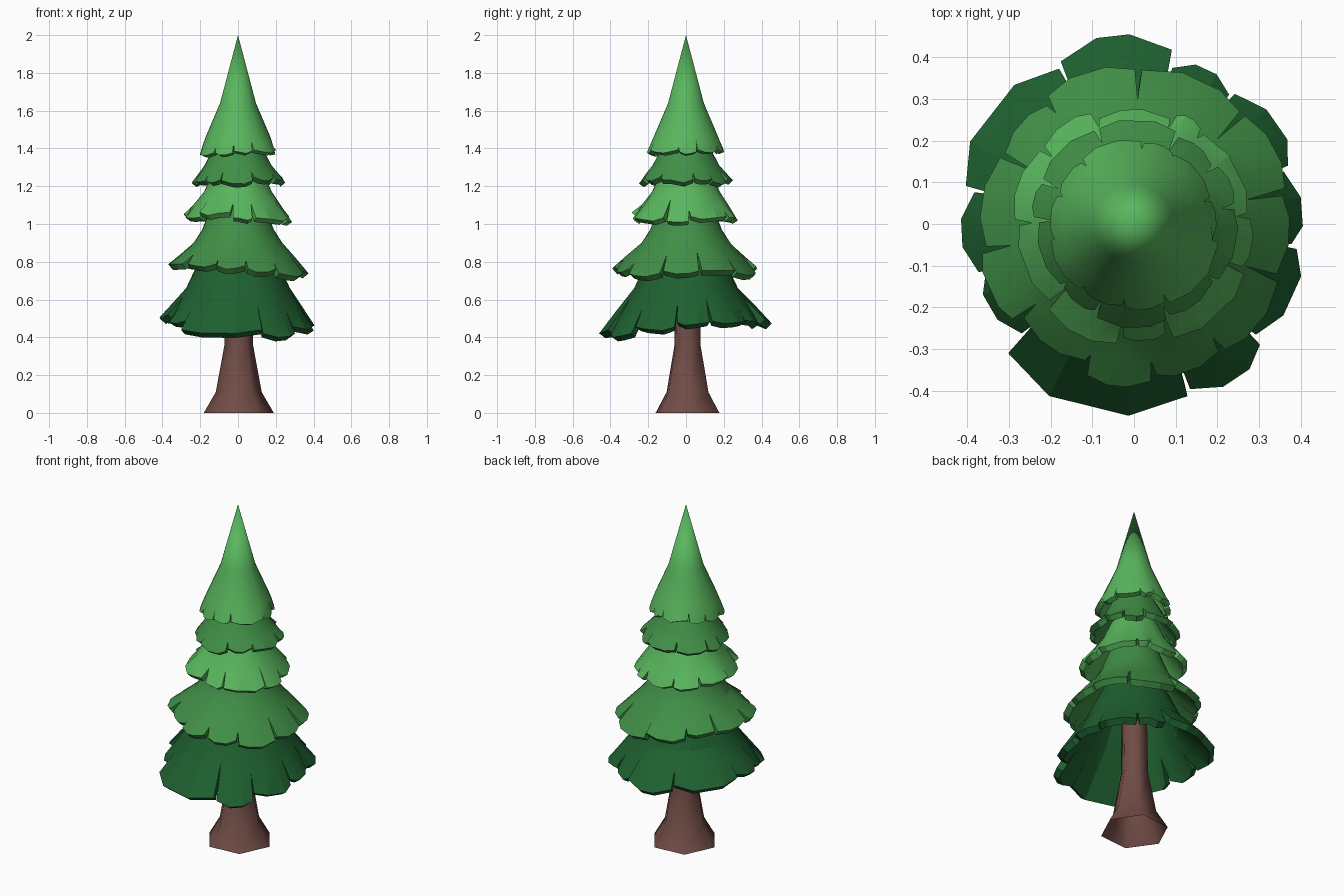
import bpy, bmesh, math, random

if "Cube" in bpy.data.objects:
    bpy.data.objects.remove(bpy.data.objects["Cube"])

random.seed(7)


def material(name, rgb):
    m = bpy.data.materials.new(name)
    m.diffuse_color = (*rgb, 1)
    m.use_nodes = True
    m.node_tree.nodes["Principled BSDF"].inputs["Base Color"].default_value = m.diffuse_color
    return m


DARK = material("dark green", (0.013, 0.118, 0.029))
MID = material("mid green", (0.052, 0.275, 0.062))
LIGHT = material("light green", (0.100, 0.470, 0.110))
BROWN = material("bark brown", (0.165, 0.072, 0.061))


def finish(bm, name, mat, thickness=0.0, angle=17):
    bmesh.ops.remove_doubles(bm, verts=bm.verts, dist=0.0005)
    me = bpy.data.meshes.new(name)
    bm.to_mesh(me)
    bm.free()
    me.materials.append(mat)
    ob = bpy.data.objects.new(name, me)
    bpy.context.collection.objects.link(ob)
    bpy.context.view_layer.objects.active = ob
    ob.select_set(True)
    if thickness:
        s = ob.modifiers.new("thickness", 'SOLIDIFY')
        s.thickness = thickness
        s.offset = -1
        bpy.ops.object.modifier_apply(modifier=s.name)
    bpy.ops.object.shade_smooth_by_angle(angle=math.radians(angle))
    ob.select_set(False)
    return ob


def polar(a, r, z):
    a = math.radians(a)
    return (r * math.cos(a), r * math.sin(a), z)


def mix(p, q, t):
    return tuple(a + (b - a) * t for a, b in zip(p, q))


def skirt(name, mat, rings, lobes, gap, droop, thickness, end_r=0.97, angle=17):
    """rings: (z, r) from the top down; lobes: (start angle, r, z) of each flap."""
    bm = bmesh.new()
    n = len(lobes)
    cuts = [random.uniform(0.25, 0.8) for _ in lobes]

    def slit(i):  # mean height and radius of the hem at a slit
        p, q = lobes[i - 1], lobes[i]
        return (p[2] + q[2]) / 2 + droop, (p[1] + q[1]) / 2 * end_r

    for i, (a0, r, z) in enumerate(lobes):
        a1 = lobes[(i + 1) % n][0]
        a1 += 360 if a1 <= a0 else 0
        cols = []
        for u in (0, random.uniform(0.25, 0.4), random.uniform(0.6, 0.75), 1):
            a = a0 + (a1 - a0) * u
            col = [polar(a, rr, zz) for zz, rr in rings]
            if u in (0, 1):  # side of the flap, joined to its neighbour above the slit
                j = (i + int(u)) % n
                low = mix(rings[-1], slit(j), cuts[j])
                hem = polar(a + gap * (0.5 - u), r * end_r, z + droop)
            else:
                low = mix(rings[-1], (z, r), 0.5)
                hem = polar(a, r, z + random.uniform(-0.01, 0.01))
            col += [polar(a, low[1], low[0]), hem]
            cols.append([bm.verts.new(c) for c in col])
        for c, d in zip(cols, cols[1:]):
            for k in range(len(c) - 1):
                bm.faces.new((c[k + 1], d[k + 1], d[k], c[k]))
    return finish(bm, name, mat, thickness, angle)


def ragged(count, r, z, dr, dz, tilt=0.0):
    """Irregular flaps round a tier; tilt widens and lowers the hem on the +x side."""
    start = random.uniform(0, 20)
    out = []
    for i in range(count):
        a = start + 360 / count * (i + random.uniform(-0.3, 0.3))
        c = math.cos(math.radians(a + 180 / count))
        out.append((a, r + random.uniform(-dr, dr) + 0.4 * tilt * c,
                    z + random.uniform(-dz, dz) - tilt * c))
    return out


# Trunk: six-sided with a flared foot, open underneath
bm = bmesh.new()
rows = [[bm.verts.new(polar(60 * k + 5, r, z)) for k in range(6)]
        for z, r in ((0, 0.186), (0.11, 0.122), (0.36, 0.076), (0.88, 0.068))]
for lo, hi in zip(rows, rows[1:]):
    for k in range(6):
        m = (k + 1) % 6
        bm.faces.new((lo[k], lo[m], hi[m], hi[k]))
trunk = finish(bm, "trunk", BROWN, angle=180)
trunk.location = (0.004, 0.008, 0)

# Lowest tier: broad uneven flaps
skirt("bottom_branches", DARK, [(0.9, 0.08), (0.86, 0.18), (0.66, 0.275)],
      [(-8, .405, .465), (20, .42, .47), (53, .41, .475), (77, .455, .48),
       (115, .44, .50), (168, .415, .505), (198, .40, .475), (225, .46, .425),
       (288, .445, .405), (317, .42, .44)], 1.5, 0.015, 0.04, 0.94)

# Upper tiers
skirt("lower_middle_branches", MID, [(1.1, 0.14), (0.97, 0.19), (0.9, 0.235)],
      ragged(11, 0.377, 0.76, 0.015, 0.015, 0.025), 2.5, 0.008, 0.038)
skirt("middle_branches", LIGHT, [(1.28, 0.13), (1.17, 0.18)],
      ragged(10, 0.287, 1.03, 0.015, 0.02, 0.015), 3, 0.01, 0.034)
skirt("upper_middle_branches", MID, [(1.42, 0.12), (1.31, 0.178)],
      ragged(10, 0.24, 1.225, 0.012, 0.015), 3, 0.01, 0.032)
skirt("tree_top", LIGHT, [(2.0, 0.0), (1.64, 0.095), (1.46, 0.172)],
      ragged(10, 0.205, 1.38, 0.009, 0.01), 2.5, 0.006, 0.03, angle=28)
